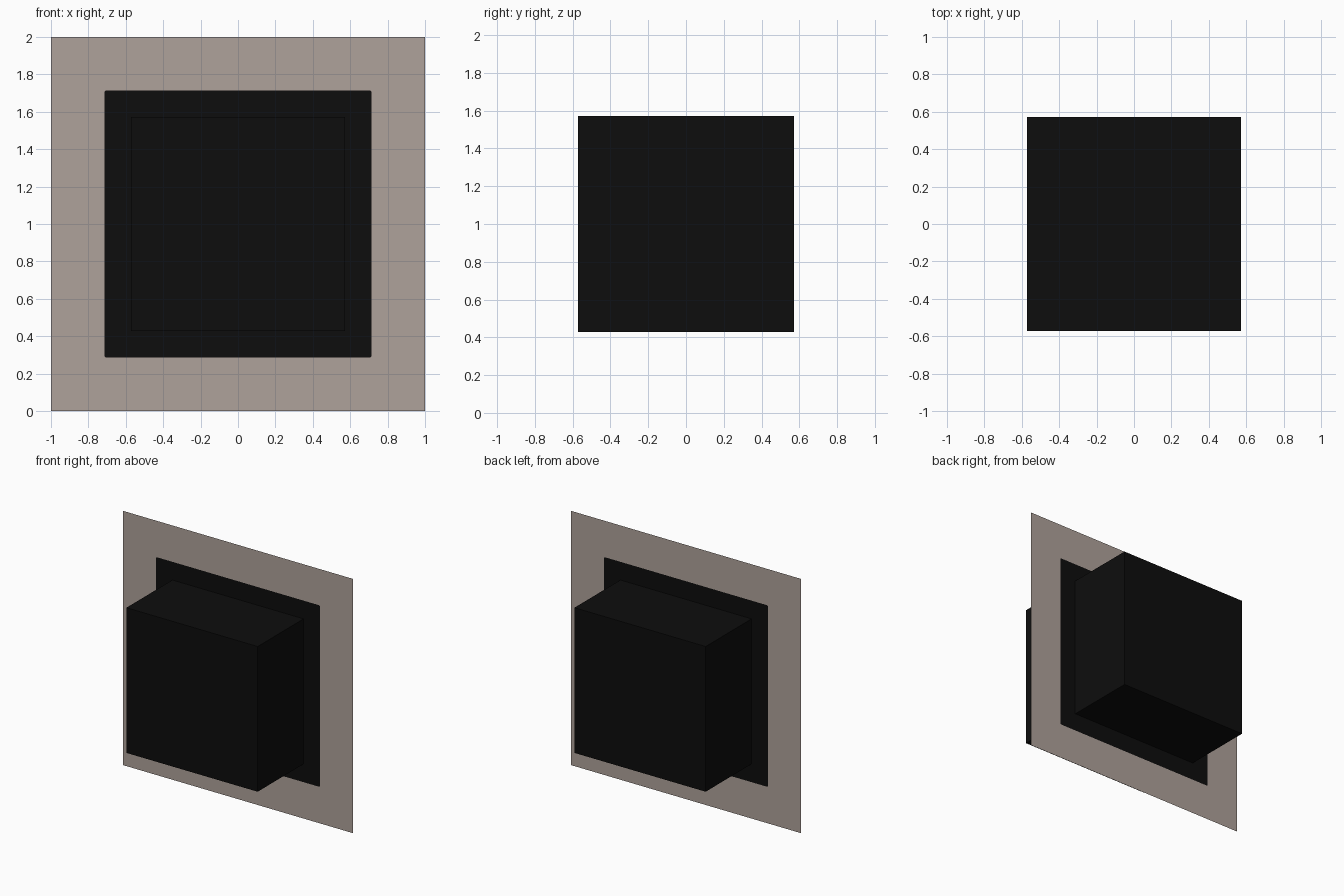
import bpy, bmesh
from math import cos, sin, pi

if "Cube" in bpy.data.objects:
    bpy.data.objects.remove(bpy.data.objects["Cube"], do_unlink=True)

CENTRE_Z = 1.0
CUBE, PANEL, SHEET = 0.571, 0.714, 1.0   # half sizes
CORNER = 0.01


def make_material(name, colour):
    mat = bpy.data.materials.new(name)
    mat.use_nodes = True
    mat.diffuse_color = colour
    mat.node_tree.nodes["Principled BSDF"].inputs["Base Color"].default_value = colour
    return mat


black = make_material("black", (0.004, 0.004, 0.004, 1))
taupe = make_material("warm grey", (0.43, 0.36, 0.325, 1))


def add_object(name, bm, mat):
    mesh = bpy.data.meshes.new(name)
    bm.to_mesh(mesh)
    bm.free()
    mesh.materials.append(mat)
    obj = bpy.data.objects.new(name, mesh)
    obj.location.z = CENTRE_Z
    bpy.context.collection.objects.link(obj)
    return obj


def square_loop(bm, half, radius=0.0, steps=4):
    """Vertices of an upright square, with rounded corners if radius is set."""
    if not radius:
        steps = 0
    verts = []
    for q, (sx, sz) in enumerate([(1, 1), (-1, 1), (-1, -1), (1, -1)]):
        for i in range(steps + 1):
            a = (q + i / max(steps, 1)) * pi / 2
            verts.append(bm.verts.new((sx * (half - radius) + radius * cos(a), 0,
                                       sz * (half - radius) + radius * sin(a))))
    return verts


# Central block
bm = bmesh.new()
bmesh.ops.create_cube(bm, size=2 * CUBE)
add_object("block", bm, black)

# Dark panel around the block, with slightly rounded corners
bm = bmesh.new()
face = bm.faces.new(square_loop(bm, PANEL, CORNER))
face.normal_update()
if face.normal.y > 0:
    face.normal_flip()
add_object("panel", bm, black)

# Flat border sheet, open where the panel sits
bm = bmesh.new()
outer = square_loop(bm, SHEET)
inner = square_loop(bm, PANEL, CORNER)
n = len(inner) // 4
for q in range(4):
    arc = inner[q * n:(q + 1) * n]
    nxt = (q + 1) % 4
    for a, b in zip(arc, arc[1:]):
        bm.faces.new((outer[q], b, a))
    bm.faces.new((outer[q], outer[nxt], inner[nxt * n], arc[-1]))
bm.normal_update()
for f in bm.faces:
    if f.normal.y > 0:
        f.normal_flip()
add_object("border_sheet", bm, taupe)
